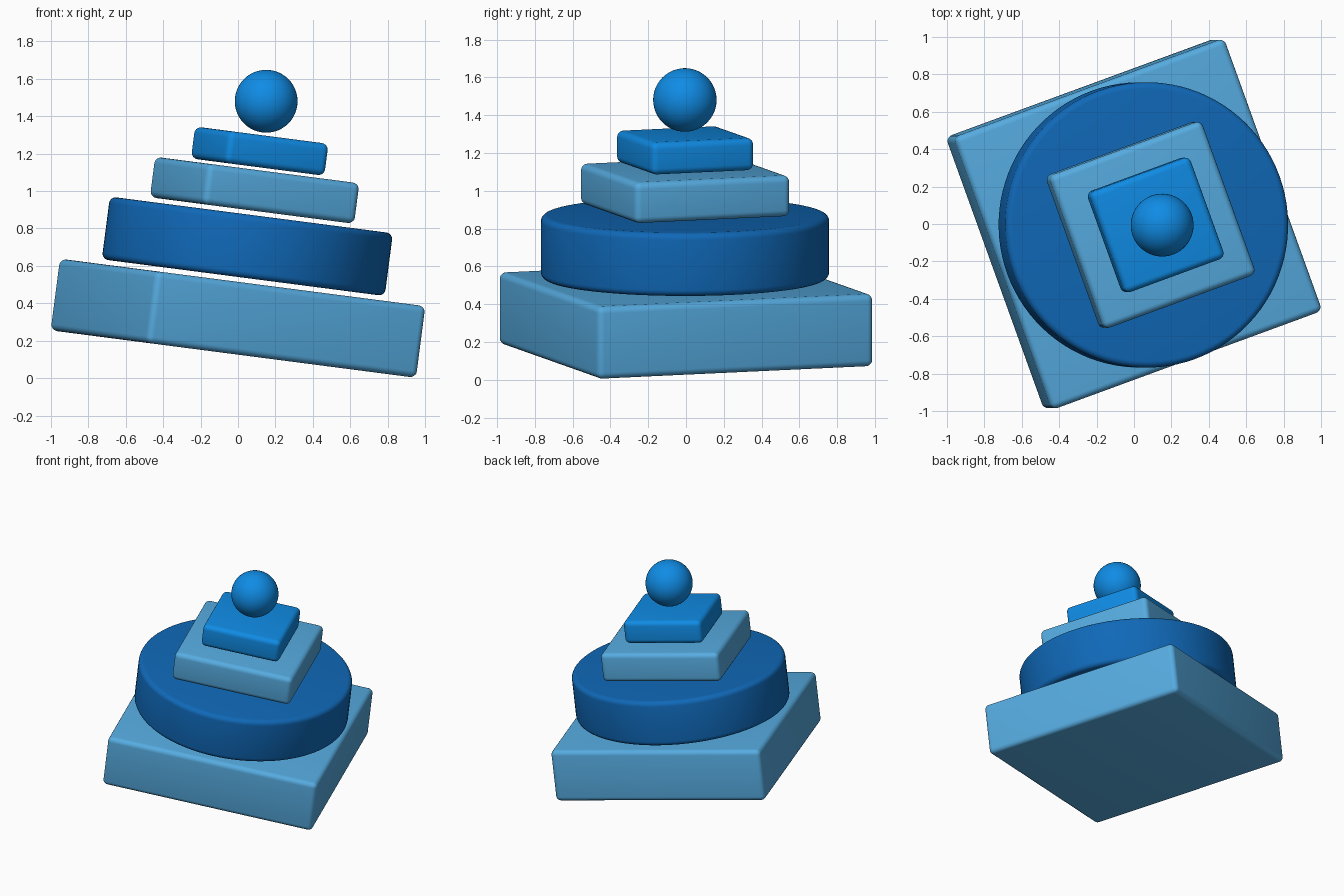
import bpy
from math import radians
from mathutils import Matrix, Vector

cube = bpy.data.objects.get("Cube")
if cube:
    bpy.data.objects.remove(cube, do_unlink=True)


def material(name, color):
    m = bpy.data.materials.new(name)
    m.diffuse_color = (*color, 1)
    m.use_nodes = True
    m.node_tree.nodes["Principled BSDF"].inputs["Base Color"].default_value = (*color, 1)
    return m


light_blue = material("light blue", (0.093, 0.41, 0.75))
deep_blue = material("deep blue", (0.005, 0.14, 0.48))
bright_blue = material("bright blue", (0.005, 0.26, 0.78))

# The whole stack leans along one tilted axis and is turned about it
TILT = Matrix.Rotation(radians(7.4), 4, 'Y')
TURN = Matrix.Rotation(radians(20), 4, 'Z')
BASE = Vector((0, 0, 0.32))
BEVEL = 0.035


def finish(name, mat, distance, side=0.0):
    """Place the active primitive on the leaning axis, round it and colour it."""
    ob = bpy.context.object
    ob.name = name
    ob.data.name = name
    ob.data.materials.append(mat)
    centre = BASE + TILT @ Vector((0, side, distance))
    ob.matrix_world = Matrix.Translation(centre) @ TILT @ TURN
    return ob


def round_edges(ob):
    mod = ob.modifiers.new("rounded edges", 'BEVEL')
    mod.width = BEVEL
    mod.segments = 5
    mod.limit_method = 'ANGLE'
    mod.angle_limit = radians(40)
    bpy.ops.object.modifier_apply(modifier=mod.name)
    bpy.ops.object.shade_smooth_by_angle(angle=radians(30))


def slab(name, mat, half, thick, distance, side=0.0):
    bpy.ops.mesh.primitive_cube_add(size=1)
    ob = bpy.context.object
    ob.data.transform(Matrix.Diagonal((2 * half, 2 * half, thick, 1)))
    finish(name, mat, distance, side)
    round_edges(ob)


# Square slabs
slab("base_slab", light_blue, 0.776, 0.386, 0)
slab("upper_slab", light_blue, 0.437, 0.218, 0.69, -0.005)
slab("top_slab", bright_blue, 0.288, 0.172, 0.901, -0.005)

# Round drum
bpy.ops.mesh.primitive_cylinder_add(vertices=96, radius=0.763, depth=0.338)
round_edges(finish("round_drum", deep_blue, 0.388, -0.005))

# Ball on top
bpy.ops.mesh.primitive_uv_sphere_add(segments=48, ring_count=24, radius=0.168)
finish("top_ball", bright_blue, 1.17, -0.006)
bpy.ops.object.shade_smooth()
